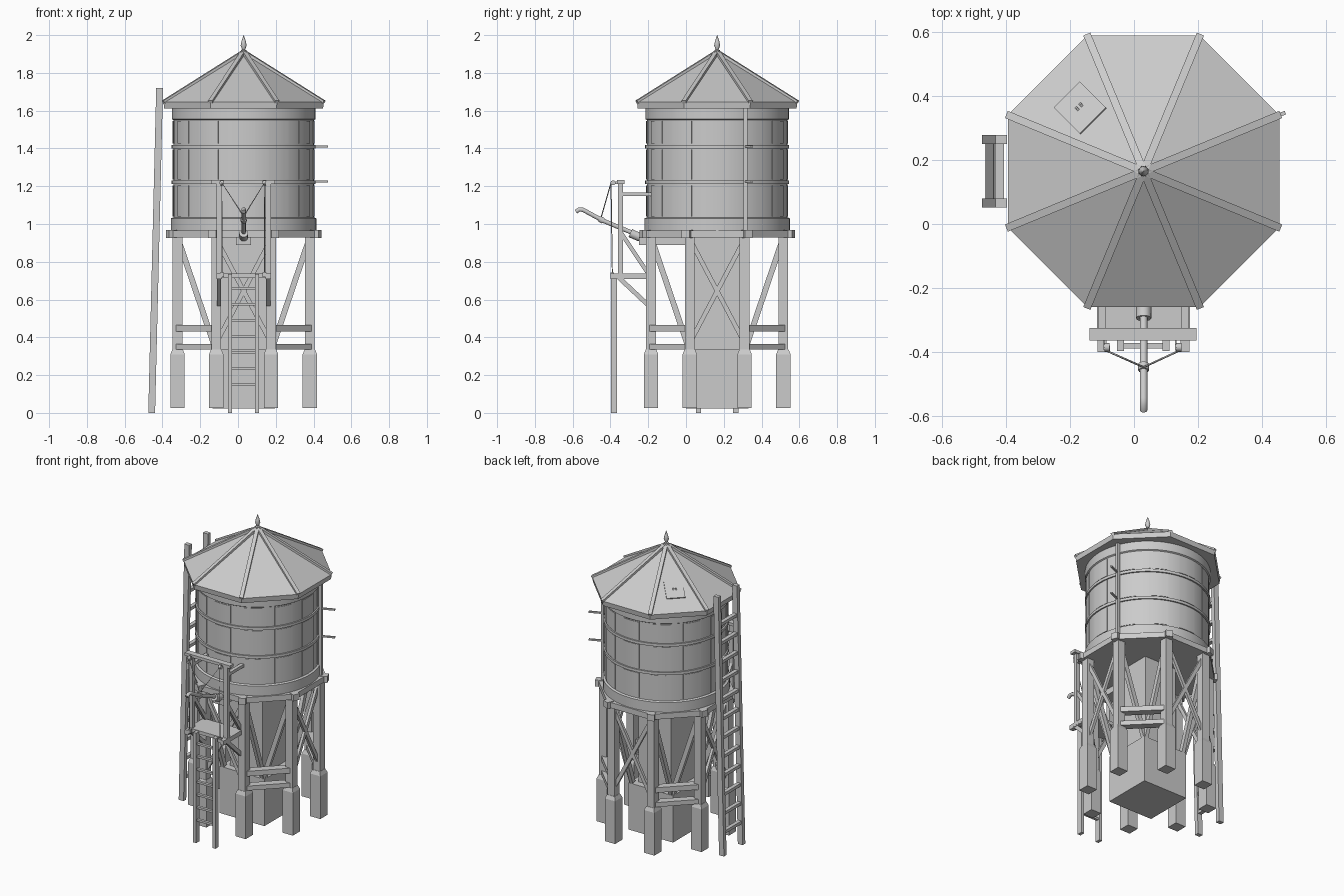
import bpy, bmesh
from math import sin, cos, pi, radians, sqrt
from mathutils import Vector, Matrix

if "Cube" in bpy.data.objects:
    bpy.data.objects.remove(bpy.data.objects["Cube"])

CX, CY = 0.03, 0.165          # tower axis
OCT = [radians(22.5 + 45 * k) for k in range(8)]


def finish(name, bm, smooth=False):
    bmesh.ops.recalc_face_normals(bm, faces=bm.faces)
    me = bpy.data.meshes.new(name)
    bm.to_mesh(me)
    bm.free()
    ob = bpy.data.objects.new(name, me)
    bpy.context.collection.objects.link(ob)
    if smooth:
        bpy.ops.object.select_all(action='DESELECT')
        ob.select_set(True)
        bpy.context.view_layer.objects.active = ob
        bpy.ops.object.shade_smooth_by_angle(angle=radians(35))
    return ob


def boxes(name, items):
    """items: (x0, x1, y0, y1, z0, z1)"""
    bm = bmesh.new()
    for x0, x1, y0, y1, z0, z1 in items:
        m = Matrix.Translation(((x0 + x1) / 2, (y0 + y1) / 2, (z0 + z1) / 2)) \
            @ Matrix.Diagonal((x1 - x0, y1 - y0, z1 - z0, 1))
        bmesh.ops.create_cube(bm, size=1, matrix=m)
    return finish(name, bm)


def beams(name, items, up=(0, 0, 1)):
    """items: (start, end, width, height), square-cut timbers"""
    bm = bmesh.new()
    for p, q, w, h in items:
        p, q = Vector(p), Vector(q)
        d = (q - p).normalized()
        u = Vector(up)
        if abs(d.dot(u)) > 0.99:
            u = Vector((0, 1, 0))
        s = d.cross(u).normalized()
        t = s.cross(d)
        m = Matrix((s * w, t * h, q - p)).transposed().to_4x4()
        m.translation = (p + q) / 2
        bmesh.ops.create_cube(bm, size=1, matrix=m)
    return finish(name, bm)


def lathe(name, prof, n=64, offset=0.0, smooth=True):
    """closed solid of revolution on the tower axis; prof: (radius, z)"""
    bm = bmesh.new()
    rings = [[bm.verts.new((CX + r * cos(offset + 2 * pi * k / n),
                            CY + r * sin(offset + 2 * pi * k / n), z)) for k in range(n)]
             for r, z in prof]
    for a, b in zip(rings, rings[1:]):
        for k in range(n):
            bm.faces.new((a[k], a[(k + 1) % n], b[(k + 1) % n], b[k]))
    bm.faces.new(rings[0])
    bm.faces.new(rings[-1])
    return finish(name, bm, smooth)


def tube(name, pts, r, sides=3):
    cu = bpy.data.curves.new(name, 'CURVE')
    cu.dimensions = '3D'
    cu.bevel_depth, cu.bevel_resolution, cu.use_fill_caps = r, sides, True
    sp = cu.splines.new('POLY')
    sp.points.add(len(pts) - 1)
    for p, co in zip(sp.points, pts):
        p.co = (*co, 1)
    ob = bpy.data.objects.new(name, cu)
    bpy.context.collection.objects.link(ob)
    return ob


def polar(r, a, z):
    return (CX + r * cos(a), CY + r * sin(a), z)


# --- roof: octagonal pyramid, hip ribs, finial, hatch
o8 = radians(22.5)
lathe("roof", [(0.455, 1.612), (0.46, 1.645), (0.006, 1.905)], 8, o8, False)
beams("roof_ribs", [(polar(0.46, a, 1.645), polar(0.008, a, 1.908), 0.024, 0.018) for a in OCT])
lathe("finial", [(0.014, 1.89), (0.014, 1.92), (0.008, 1.925), (0.016, 1.945),
                 (0.012, 1.965), (0.001, 2.0)], 12)
A = radians(135)
rz = lambda r: 1.645 + 0.26 * (0.425 - r) / 0.425
beams("roof_hatch", [(polar(0.222, A, rz(0.222) + 0.003), polar(0.337, A, rz(0.337) + 0.003), 0.115, 0.012)])
beams("hatch_handles", [(polar(0.275, A + s, rz(0.275)), polar(0.29, A + s, rz(0.29) + 0.015), 0.008, 0.012)
                        for s in (-0.03, 0.03)])

# --- tank with bands and raised stave panels
lathe("tank", [(0.385, 0.96), (0.385, 1.03), (0.372, 1.035), (0.372, 1.55), (0.38, 1.555), (0.38, 1.615)])
for i, z in enumerate((1.22, 1.41)):
    lathe(f"tank_band_{i}", [(0.37, z - 0.009), (0.381, z - 0.009), (0.381, z + 0.009), (0.37, z + 0.009)])
bm = bmesh.new()
for k in range(12):
    for z0, z1 in ((1.04, 1.205), (1.235, 1.395), (1.425, 1.545)):
        prev = None
        for j in range(5):
            a = radians(30 * k - 9 + 4.5 * j)
            v = [bm.verts.new(polar(r, a, z)) for r, z in
                 ((0.37, z0), (0.3755, z0), (0.3755, z1), (0.37, z1))]
            if prev:
                for m in range(4):
                    bm.faces.new((prev[m], v[m], v[(m + 1) % 4], prev[(m + 1) % 4]))
            if j in (0, 4):
                bm.faces.new(v)
            prev = v
finish("tank_staves", bm, True)

# --- level gauge pole with two arms
a = o8
beams("gauge_pole", [(polar(0.392, a, 0.965), polar(0.392, a, 1.615), 0.02, 0.02)])
beams("gauge_arms", [(polar(0.375, a, z), polar(0.48, a, z), 0.012, 0.01) for z in (1.225, 1.41)])

# --- octagonal deck with corner blocks
lathe("deck", [(0.425, 0.928), (0.425, 0.965)], 8, o8, False)
beams("deck_corner_blocks", [(polar(0.39, a, 0.947), polar(0.437, a, 0.947), 0.045, 0.042) for a in OCT])

# --- legs, footings, central column and pedestal
L = [polar(0.379, a, 0)[:2] for a in OCT]
boxes("legs", [(x - .026, x + .026, y - .026, y + .026, 0.33, 0.93) for x, y in L])
bm = bmesh.new()
for x, y in L:
    ring = []
    for h, z in ((.038, .025), (.038, .31), (.028, .335)):
        ring.append([bm.verts.new((x + h * i, y + h * j, z)) for i, j in ((-1, -1), (1, -1), (1, 1), (-1, 1))])
    for p, q in zip(ring, ring[1:]):
        for k in range(4):
            bm.faces.new((p[k], p[(k + 1) % 4], q[(k + 1) % 4], q[k]))
    bm.faces.new(ring[0])
    bm.faces.new(ring[2])
finish("footings", bm)
boxes("central_pedestal", [(CX - .165, CX + .165, CY - .165, CY + .165, .022, .335)])
boxes("central_column", [(CX - .12, CX + .12, CY - .12, CY + .12, .33, .93)])

# --- bracing: girts on diagonal sides, crosses on straight sides, inward struts
girts, cross, struts = [], [], []
for k in range(8):
    p, q = L[k], L[(k + 1) % 8]
    if k % 2 == 0:
        for z, w in ((0.447, 0.034), (0.35, 0.03)):
            girts.append(((*p, z), (*q, z), 0.05, w))
    else:
        cross += [((*p, 0.37), (*q, 0.92), 0.018, 0.024), ((*q, 0.37), (*p, 0.92), 0.018, 0.024)]
for x, y in L:
    if abs(x - CX) > abs(y - CY):
        e = (CX + (0.15 if x > CX else -0.15), y, 0.34)
    else:
        e = (x, CY + (0.15 if y > CY else -0.15), 0.34)
    struts.append(((x, y, 0.93), e, 0.024, 0.03))
beams("girts", girts)
beams("cross_braces", cross)
beams("inner_struts", struts)


# --- tall ladder leaning on the left side
def lx(z):
    return -0.457 + 0.042 * z / 1.72


beams("tall_ladder_rails", [((lx(0), y, 0.0), (lx(1.72), y, 1.72), 0.036, 0.028) for y in (0.066, 0.264)],
      up=(0, 1, 0))
beams("tall_ladder_rungs", [((lx(z), 0.06, z), (lx(z), 0.27, z), 0.026, 0.02)
                            for z in [0.15 + 0.125 * i for i in range(12)]])

# --- front service platform with short ladder
boxes("short_ladder_rails", [(x - .011, x + .011, -.398, -.364, 0, .735) for x in (-.042, .1)])
boxes("short_ladder_rungs", [(-.04, .1, -.39, -.372, z - .007, z + .007)
                             for z in [.15 + .085 * i for i in range(7)]])
boxes("service_platform", [(-.115, .175, -.365, -.2, .715, .738)]
      + [(x - .014, x + .014, -.4, -.2, .708, .738) for x in (-.1, .16)])
POST = (-.1, .16)
beams("platform_braces", [((x, -.365, .725), (x, -.205, .575), .022, .024) for x in POST]
      + [((x, -.345, .955), (x, -.205, .745), .02, .022) for x in POST])

# --- spout gallows: posts, cross beam, ties, pulleys, cables
boxes("gallows_posts", [(x - .014, x + .014, -.36, -.333, .73, 1.22) for x in POST])
boxes("gallows_beam", [(-.14, .195, -.365, -.325, 1.213, 1.232)])
boxes("gallows_ties", [(x - .012, x + .012, -.34, -.16, 1.148, 1.168) for x in POST])
for i, (x, s) in enumerate(((-.085, 1), (.14, -1))):
    bm = bmesh.new()
    bmesh.ops.create_cone(bm, cap_ends=True, segments=16, radius1=.013, radius2=.013, depth=.016,
                          matrix=Matrix.Translation((x, -.386, 1.218)) @ Matrix.Rotation(pi / 2, 4, 'Y'))
    finish(f"pulley_{i}", bm, True)
    boxes(f"pulley_arm_{i}", [(x - .012, x - .007, -.392, -.36, 1.212, 1.226)])
    tube(f"cable_{i}", [(x, -.39, .735), (x, -.397, 1.218), (CX, -.448, 1.04)], .003, 1)
    boxes(f"cable_eye_{i}", [(x - .01, x + .01, -.4, -.38, .72, .742)])

# --- water spout and outlet
boxes("outlet_box", [(CX - .04, CX + .04, -.25, .06, .888, .93)])
tube("outlet_pipe", [(CX, -.2, .925), (CX, -.25, .932), (CX, -.295, .952)], .024)
tube("spout", [(CX, -.24, .93), (CX, -.3, .96), (CX, -.44, 1.018), (CX, -.545, 1.075),
               (CX, -.565, 1.077), (CX, -.583, 1.065)], .012)
tube("spout_collar", [(CX, -.438, 1.017), (CX, -.458, 1.027)], .017)
